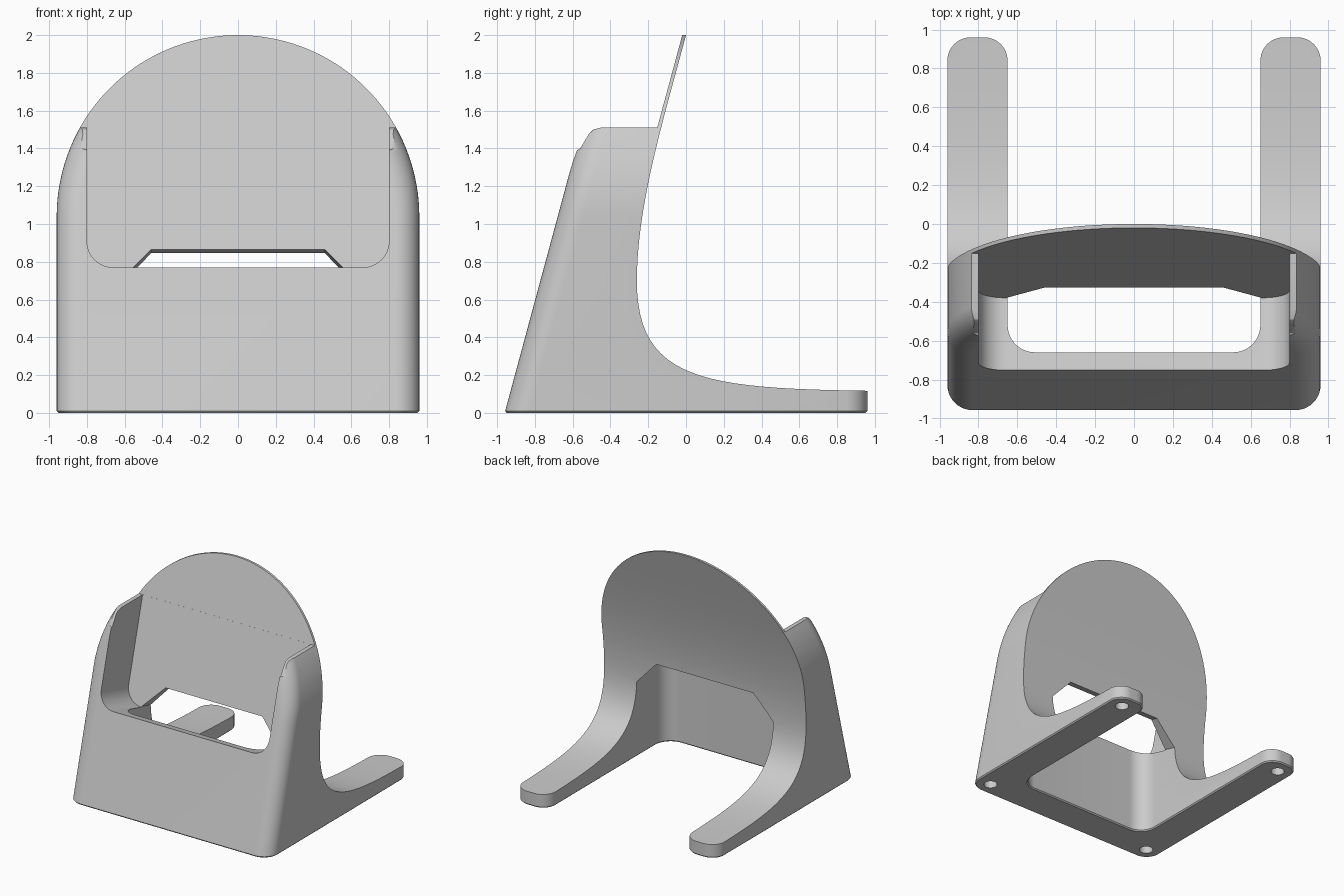
import bpy, bmesh, math

if "Cube" in bpy.data.objects:
    bpy.data.objects.remove(bpy.data.objects["Cube"])

LEAN = 0.27      # backward lean of the front wall and back plate
HALF = 0.96      # half width of the stand


def arc(cx, cy, r, a0, a1, n=12):
    return [(cx + r * math.cos(math.radians(a0 + (a1 - a0) * i / n)),
             cy + r * math.sin(math.radians(a0 + (a1 - a0) * i / n))) for i in range(n + 1)]


def bezier(a, b, c, d, n=24):
    pts = []
    for i in range(n + 1):
        t, s = i / n, 1 - i / n
        pts.append(tuple(s**3 * a[k] + 3 * s * s * t * b[k] + 3 * s * t * t * c[k] + t**3 * d[k]
                         for k in (0, 1)))
    return pts


def mirrored(half):
    """Complete an outline from its +x half."""
    return half + [(-x, y) for x, y in reversed(half) if abs(x) > 1e-6]


def loft(name, rings):
    """Skin closed rings of equal length and cap both ends."""
    bm = bmesh.new()
    vs = [[bm.verts.new(p) for p in ring] for ring in rings]
    n = len(vs[0])
    for a, b in zip(vs, vs[1:]):
        for i in range(n):
            j = (i + 1) % n
            bm.faces.new((a[i], a[j], b[j], b[i]))
    bm.faces.new(vs[0])
    bm.faces.new(vs[-1])
    bmesh.ops.recalc_face_normals(bm, faces=bm.faces)
    mesh = bpy.data.meshes.new(name)
    bm.to_mesh(mesh)
    bm.free()
    ob = bpy.data.objects.new(name, mesh)
    bpy.context.collection.objects.link(ob)
    return ob


def plan_prism(name, outline, z0, z1):
    return loft(name, [[(x, y, z) for x, y in outline] for z in (z0, z1)])


def leaned_prism(name, outline, t0, t1):
    """Extrude a front outline square to the leaning front wall."""
    return loft(name, [[(x, -HALF + LEAN * z + t, z - LEAN * t) for x, z in outline]
                       for t in (t0, t1)])


def boolean(ob, tool, op):
    m = ob.modifiers.new(op.lower(), 'BOOLEAN')
    m.operation, m.solver, m.object = op, 'EXACT', tool
    bpy.context.view_layer.objects.active = ob
    bpy.ops.object.modifier_apply(modifier=m.name)
    bpy.data.objects.remove(tool)


# Body: side profile with a swept back curve, run across the width
back = bezier((0, 2), (-0.12, 1.55), (-0.26, 1.1), (-0.26, 0.7))
back += bezier((-0.26, 0.7), (-0.26, 0.17), (0.1, 0.13), (0.96, 0.117))[1:]
profile = [(-1.3, 0), (-1.3, 1.0), (-0.56, 1.4), (-0.515, 1.475), (-0.49, 1.5), (-0.45, 1.51),
           (-0.56 + LEAN * 1.51, 1.51), (-0.56 + LEAN * 2.05, 2.05), (0.013, 2.05)]
profile += back + [(1.2, 0.117), (1.2, 0)]
body = loft("phone_stand", [[(x, y, z) for y, z in profile] for x in (-1.2, 1.2)])

# Arched outline with a rounded front edge
R = 0.13
rings = []
for i in range(11):
    a = math.radians(90 * i / 10)
    inset, depth = R * (1 - math.sin(a)), R * (1 - math.cos(a))
    w = HALF - inset
    rings.append([(x, -HALF + LEAN * z + depth, z)
                  for x, z in [(w, -0.2)] + arc(0, 1.04, w, 0, 180, 72) + [(-w, -0.2)]])
rings.append([(x, 1.5, z) for x, y, z in rings[-1]])
boolean(body, loft("arch_tool", rings), 'INTERSECT')

# Rounded outer corners at the rear of the legs
rear = mirrored([(1.1, -1.4), (1.1, 0.3), (HALF + 0.0005, 0.3)] + arc(0.84, 0.84, 0.12, 0, 90)[1:])
boolean(body, plan_prism("rear_tool", rear, -0.2, 2.3), 'INTERSECT')

# Pocket between the side walls, down to the leaning back plate
PLATE = 0.40 / (1 + LEAN**2)
pocket = mirrored(arc(0.66, 0.91, 0.14, -90, 0) + [(0.8, 2.4)])
boolean(body, leaned_prism("pocket_tool", pocket, -0.8, PLATE - 0.0005), 'DIFFERENCE')

# Space between the legs, with flared rounded leg tips
gap = [(x, y) for x, y in arc(0.51, -0.52, 0.14, -90, 0)]
gap += arc(0.77, 0.84, 0.12, 180, 90) + [(0.77, 1.3)]
boolean(body, plan_prism("gap_tool", mirrored(gap), -0.2, 0.64), 'DIFFERENCE')
front_gap = mirrored(arc(0.51, -0.52, 0.14, -90, 0) + [(0.65, -0.385)])
boolean(body, plan_prism("front_gap_tool", front_gap, 0.5, 0.8), 'DIFFERENCE')

# Cable opening with slanted upper corners through the back plate
slot = mirrored([(0.65, 0.65), (0.65, 0.776), (0.46, 0.966)])
boolean(body, leaned_prism("slot_tool", slot, PLATE - 0.02, 0.75), 'DIFFERENCE')

# Small chamfer around the foot
bm = bmesh.new()
bm.from_mesh(body.data)
bmesh.ops.remove_doubles(bm, verts=bm.verts, dist=0.0003)
rim = [e for e in bm.edges if all(abs(v.co.z) < 1e-4 for v in e.verts)
       and any(abs(f.normal.z) < 0.9 for f in e.link_faces)]
bmesh.ops.bevel(bm, geom=rim, offset=0.01, segments=1, affect='EDGES', clamp_overlap=True)
bm.to_mesh(body.data)
bm.free()

# Screw recesses under the four corners
for sx in (-1, 1):
    for sy in (-1, 1):
        hole = [(sx * 0.83 + x, sy * 0.835 + y) for x, y in arc(0, 0, 0.055, 0, 360, 32)[:-1]]
        boolean(body, plan_prism("hole_tool", hole, -0.1, 0.08), 'DIFFERENCE')

# Single grey plastic
grey = bpy.data.materials.new("grey_plastic")
grey.diffuse_color = (0.6, 0.6, 0.6, 1)
grey.use_nodes = True
grey.node_tree.nodes["Principled BSDF"].inputs["Base Color"].default_value = grey.diffuse_color
body.data.materials.clear()
body.data.materials.append(grey)
for p in body.data.polygons:
    p.material_index = 0
bpy.ops.object.select_all(action='DESELECT')
body.select_set(True)
bpy.context.view_layer.objects.active = body
bpy.ops.object.shade_smooth_by_angle(angle=math.radians(30))
